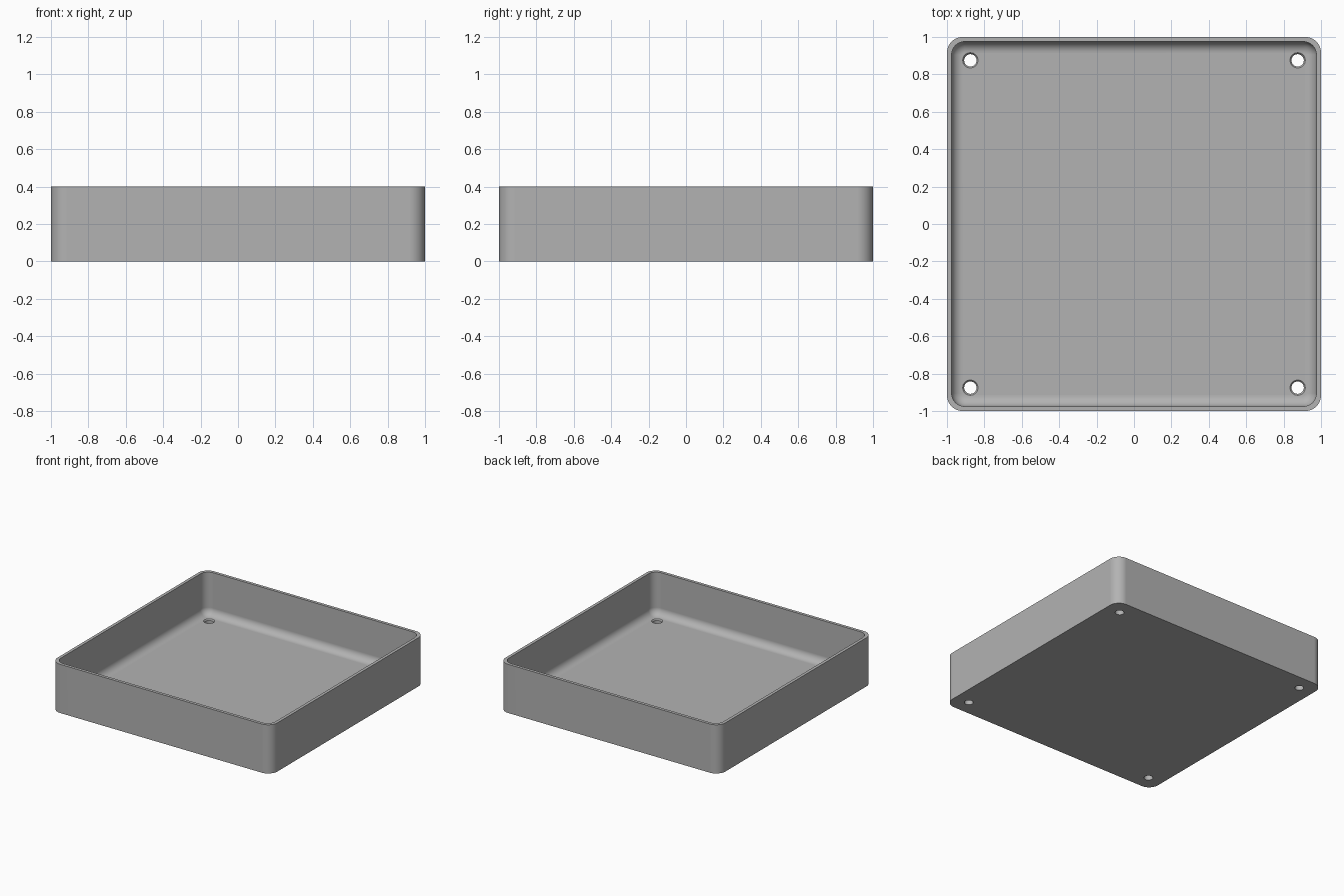
import bpy
import bmesh
from math import sin, cos, pi, radians

HEIGHT, FLOOR, WALL = 0.4, 0.05, 0.025
OUTER_R, INNER_R, FILLET = 0.085, 0.07, 0.06
HOLE_POS = 0.875
STEPS = 12

if "Cube" in bpy.data.objects:
    bpy.data.objects.remove(bpy.data.objects["Cube"], do_unlink=True)

# Single grey material
grey = bpy.data.materials.new("plain grey")
grey.use_nodes = True
colour = (0.45, 0.45, 0.45, 1)
grey.diffuse_color = colour
grey.node_tree.nodes["Principled BSDF"].inputs["Base Color"].default_value = colour


def add_object(name, bm):
    bmesh.ops.recalc_face_normals(bm, faces=bm.faces)
    mesh = bpy.data.meshes.new(name)
    bm.to_mesh(mesh)
    bm.free()
    mesh.materials.append(grey)
    obj = bpy.data.objects.new(name, mesh)
    bpy.context.collection.objects.link(obj)
    return obj


def rounded_square(half, radius, z):
    """Points of a square outline with round corners."""
    points = []
    for corner, (sx, sy) in enumerate([(1, 1), (-1, 1), (-1, -1), (1, -1)]):
        for i in range(STEPS + 1):
            a = (corner + i / STEPS) * pi / 2
            points.append((sx * (half - radius) + radius * cos(a),
                           sy * (half - radius) + radius * sin(a), z))
    return points


def circle(x, y, radius, z, count=32):
    return [(x + radius * cos(2 * pi * i / count),
             y + radius * sin(2 * pi * i / count), z) for i in range(count)]


def loft(bm, outlines):
    """Skin a stack of outlines and cap both ends."""
    rings = [[bm.verts.new(p) for p in outline] for outline in outlines]
    for a, b in zip(rings, rings[1:]):
        n = len(a)
        for i in range(n):
            j = (i + 1) % n
            bm.faces.new((a[i], a[j], b[j], b[i]))
    bm.faces.new(rings[0])
    bm.faces.new(rings[-1])


# Tray shell: outside wall, rim, inside wall, rounded edge down to the floor
inner = 1 - WALL
outlines = [rounded_square(1, OUTER_R, 0),
            rounded_square(1, OUTER_R, HEIGHT),
            rounded_square(inner, INNER_R, HEIGHT)]
for k in range(STEPS + 1):
    a = k / STEPS * pi / 2
    inset = FILLET * (1 - cos(a))
    outlines.append(rounded_square(inner - inset, INNER_R - inset,
                                   FLOOR + FILLET * (1 - sin(a))))
bm = bmesh.new()
loft(bm, outlines)
tray = add_object("tray", bm)

# Screw hole cutters, widened at the floor surface
bm = bmesh.new()
for x in (-HOLE_POS, HOLE_POS):
    for y in (-HOLE_POS, HOLE_POS):
        loft(bm, [circle(x, y, 0.033, -0.05),
                  circle(x, y, 0.033, FLOOR - 0.01),
                  circle(x, y, 0.041, FLOOR),
                  circle(x, y, 0.041, FLOOR + 0.02)])
cutter = add_object("hole_cutter", bm)
cutter.hide_render = True

# Cut the holes, then drop the helper
cut = tray.modifiers.new("holes", "BOOLEAN")
cut.operation = "DIFFERENCE"
cut.solver = "EXACT"
cut.object = cutter
bpy.ops.object.select_all(action="DESELECT")
bpy.context.view_layer.objects.active = tray
tray.select_set(True)
bpy.ops.object.modifier_apply(modifier=cut.name)
bpy.data.objects.remove(cutter, do_unlink=True)

# Smooth the rounded corners while keeping walls and floor flat
bpy.ops.object.shade_smooth_by_angle(angle=radians(30))
flat = tray.modifiers.new("flat_walls", "WEIGHTED_NORMAL")
flat.keep_sharp = True
